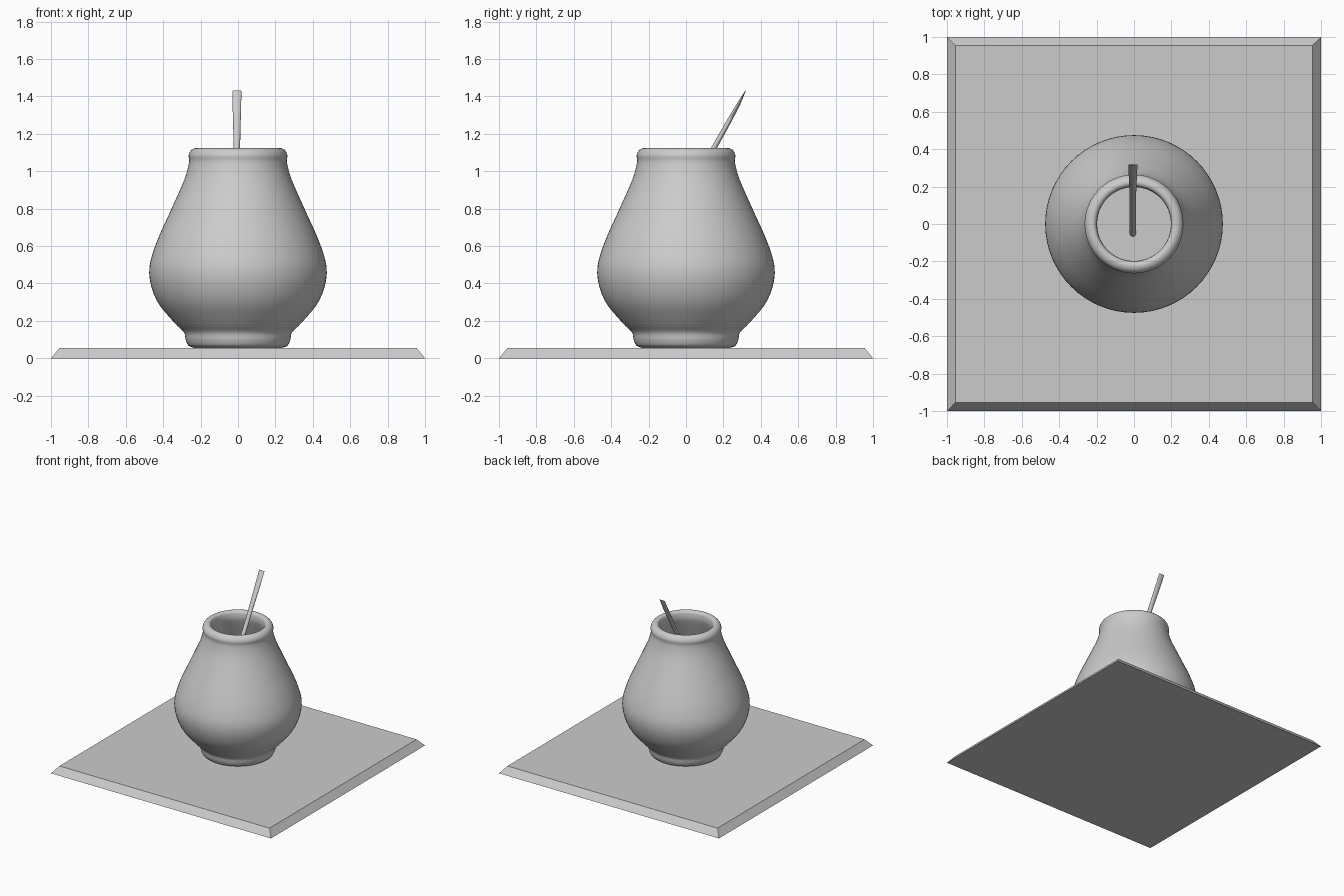
import bpy, bmesh, math
from mathutils import Vector

if "Cube" in bpy.data.objects:
    bpy.data.objects.remove(bpy.data.objects["Cube"])


def make_object(name, bm, smooth_angle=None):
    bmesh.ops.recalc_face_normals(bm, faces=bm.faces)
    mesh = bpy.data.meshes.new(name)
    bm.to_mesh(mesh)
    bm.free()
    ob = bpy.data.objects.new(name, mesh)
    bpy.context.collection.objects.link(ob)
    if smooth_angle:
        bpy.ops.object.select_all(action='DESELECT')
        ob.select_set(True)
        bpy.context.view_layer.objects.active = ob
        bpy.ops.object.shade_smooth_by_angle(angle=math.radians(smooth_angle))
    return ob


def loft(bm, rings, cap=True):
    loops = [[bm.verts.new(p) for p in ring] for ring in rings]
    for a, b in zip(loops, loops[1:]):
        n = len(a)
        for i in range(n):
            bm.faces.new((a[i], a[(i + 1) % n], b[(i + 1) % n], b[i]))
    if cap:
        bm.faces.new(loops[0][::-1])
        bm.faces.new(loops[-1])


def circle(r, z, n=64):
    return [(r * math.cos(2 * math.pi * i / n), r * math.sin(2 * math.pi * i / n), z)
            for i in range(n)]


def smooth_curve(points, steps=4):
    # Catmull-Rom through the profile points
    p = [Vector(q) for q in [points[0]] + points + [points[-1]]]
    out = []
    for a, b, c, d in zip(p, p[1:], p[2:], p[3:]):
        for s in range(steps):
            t = s / steps
            out.append(0.5 * (2 * b + (c - a) * t + (2 * a - 5 * b + 4 * c - d) * t ** 2
                              + (3 * b - a - 3 * c + d) * t ** 3))
    return out + [p[-1]]


# Square base with sloped edges
bm = bmesh.new()
loft(bm, [[(-h, -h, z), (h, -h, z), (h, h, z), (-h, h, z)]
          for h, z in ((1, 0), (0.955, 0.055))])
make_object("base_plate", bm)

# Gourd-shaped pot: outside, rolled lip, then inside wall
profile = [(0.235, 0.056), (0.265, 0.068), (0.28, 0.10), (0.29, 0.14), (0.34, 0.19),
           (0.435, 0.31), (0.475, 0.455), (0.443, 0.60), (0.36, 0.79), (0.289, 0.95),
           (0.262, 1.045), (0.264, 1.085), (0.25, 1.113), (0.225, 1.124), (0.205, 1.115),
           (0.198, 1.085), (0.202, 1.045), (0.235, 0.95), (0.30, 0.78)]
bm = bmesh.new()
loft(bm, [circle(r, z) for r, z in smooth_curve(profile)], cap=False)
bmesh.ops.contextual_create(bm, geom=[e for e in bm.edges
                                      if all(v.co.z < 0.0561 for v in e.verts)])
make_object("pot", bm, 50)

# Pale filling inside the pot
bm = bmesh.new()
bm.faces.new([bm.verts.new(p) for p in circle(0.30, 0.78)])
filling = make_object("filling", bm)
mat = bpy.data.materials.new("pale_filling")
mat.diffuse_color = (0.9, 0.9, 0.9, 1)
mat.use_nodes = True
mat.node_tree.nodes["Principled BSDF"].inputs["Base Color"].default_value = mat.diffuse_color
filling.data.materials.append(mat)

# Leaning straw with a flattened mouthpiece: (y, z, half width, half thickness)
sections = [(-0.055, 0.77, 0.017, 0.015), (0.15, 1.125, 0.017, 0.014),
            (0.22, 1.25, 0.020, 0.013), (0.275, 1.348, 0.023, 0.010),
            (0.318, 1.43, 0.024, 0.002)]
lean = Vector((0, 0.866, -0.5))
bm = bmesh.new()
rings = []
for y, z, w, t in sections:
    rings.append([Vector((-0.006, y, z)) + Vector((w * math.cos(a), 0, 0)) + lean * t * math.sin(a)
                  for a in (2 * math.pi * i / 16 for i in range(16))])
loft(bm, rings)
make_object("straw", bm, 40)
